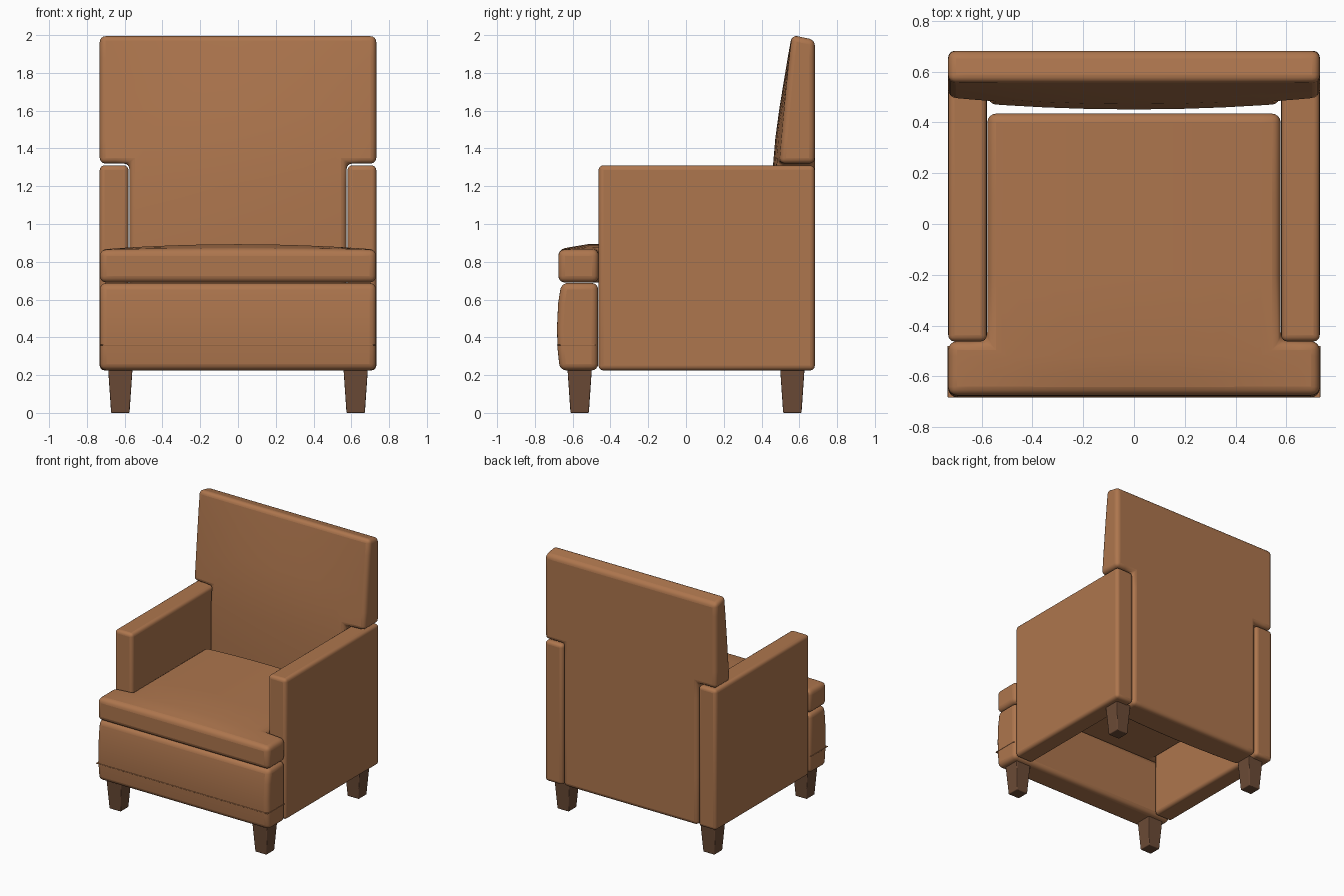
import bpy, bmesh, math
from mathutils import Vector

if "Cube" in bpy.data.objects:
    bpy.data.objects.remove(bpy.data.objects["Cube"])


def material(name, color):
    m = bpy.data.materials.new(name)
    m.diffuse_color = (*color, 1)
    m.use_nodes = True
    m.node_tree.nodes["Principled BSDF"].inputs["Base Color"].default_value = m.diffuse_color
    return m


leather = material("brown_leather", (0.42, 0.18, 0.075))
wood = material("dark_wood", (0.15, 0.07, 0.037))


def prism(name, outline, axis, lo, hi, bevel=0.025, cuts=(), warp=None, mat=leather):
    """Extrude a 2D outline along an axis, slice it for shaping, warp and round it."""
    def place(a, b, c):
        return {"x": (c, a, b), "y": (a, c, b), "z": (a, b, c)}[axis]
    bm = bmesh.new()
    face = bm.faces.new([bm.verts.new(place(a, b, lo)) for a, b in outline])
    ext = bmesh.ops.extrude_face_region(bm, geom=[face])
    verts = [v for v in ext["geom"] if isinstance(v, bmesh.types.BMVert)]
    bmesh.ops.translate(bm, verts=verts, vec=place(0, 0, hi - lo))
    for i, values in cuts:
        n = Vector((0, 0, 0))
        n[i] = 1
        for d in values:
            bmesh.ops.bisect_plane(bm, geom=bm.verts[:] + bm.edges[:] + bm.faces[:],
                                   plane_co=n * d, plane_no=n, dist=1e-5)
    for v in bm.verts:
        if warp:
            warp(v.co)
    bmesh.ops.recalc_face_normals(bm, faces=bm.faces)
    mesh = bpy.data.meshes.new(name)
    bm.to_mesh(mesh)
    bm.free()
    ob = bpy.data.objects.new(name, mesh)
    bpy.context.collection.objects.link(ob)
    mesh.materials.append(mat)
    if bevel:
        b = ob.modifiers.new("rounding", "BEVEL")
        b.width, b.segments, b.limit_method = bevel, 4, "ANGLE"
        b.angle_limit = math.radians(40)
    bpy.ops.object.select_all(action="DESELECT")
    ob.select_set(True)
    bpy.context.view_layer.objects.active = ob
    bpy.ops.object.shade_smooth_by_angle(angle=math.radians(35))
    return ob


def rect(a0, a1, b0, b1):
    return [(a0, b0), (a1, b0), (a1, b1), (a0, b1)]


def t_shape(wide, narrow, end, step, tip):
    """Symmetric T outline: wide from end to step, narrow from step to tip."""
    half = [(wide, end), (wide, step), (narrow, step), (narrow, tip)]
    return half + [(-a, b) for a, b in reversed(half)]


X_CUTS = [-0.65, -0.5, -0.35, -0.18, 0, 0.18, 0.35, 0.5, 0.65]

# Arms
for side, s in (("left", -1), ("right", 1)):
    prism(f"{side}_arm", rect(-0.463, 0.682, 0.225, 1.31), "x", s * 0.58, s * 0.732)


# Backrest: T-shaped, raked and gently padded at the front
def shape_back(co):
    if co.y < 0.6:
        co.y = 0.56 - 0.09 * (2 - max(co.z, 1.2)) ** 0.9
        co.y -= 0.035 * (1 - (co.x / 0.732) ** 2) * min(1, (2 - co.z) / 0.5)
    elif co.z > 1.95:
        co.z -= 0.025


prism("backrest", t_shape(0.732, 0.575, 2.0, 1.32, 0.225), "y", 0.5, 0.682, 0.03,
      [(0, X_CUTS), (2, [0.6, 0.9, 1.2, 1.45, 1.6, 1.75, 1.88])], shape_back)


# Seat cushion: T-shaped with a crowned top
def shape_seat(co):
    if co.z > 0.8:
        co.z += 0.028 * (1 - (co.x / 0.732) ** 2) * min(1, (co.y + 0.68) / 0.15)


prism("seat_cushion", t_shape(0.732, 0.578, -0.676, -0.462, 0.435), "z", 0.69, 0.865, 0.035,
      [(0, X_CUTS), (1, [-0.6, -0.52, -0.2, 0.1])], shape_seat)

# Padded front panel, bulging forward, with its seam
prism("front_panel", [(-0.465, 0.225), (-0.668, 0.225), (-0.68, 0.34), (-0.683, 0.45),
                      (-0.677, 0.58), (-0.66, 0.688), (-0.465, 0.688)], "x", -0.732, 0.732, 0.035)
prism("front_panel_seam", rect(-0.684, -0.48, 0.357, 0.363), "x", -0.734, 0.734, 0.002)

# Tapered legs
for sx in (-1, 1):
    for sy in (-1, 1):
        def taper(co, cx=sx * 0.623, cy=sy * 0.563):
            k = 0.76 + 0.24 * co.z / 0.225
            co.x = cx + (co.x - cx) * k
            co.y = cy + (co.y - cy) * k
        cx, cy, h = sx * 0.623, sy * 0.563, 0.064
        prism(f"{'front' if sy < 0 else 'back'}_{'left' if sx < 0 else 'right'}_leg",
              rect(cx - h, cx + h, cy - h, cy + h), "z", 0, 0.235, 0.006, (), taper, wood)
